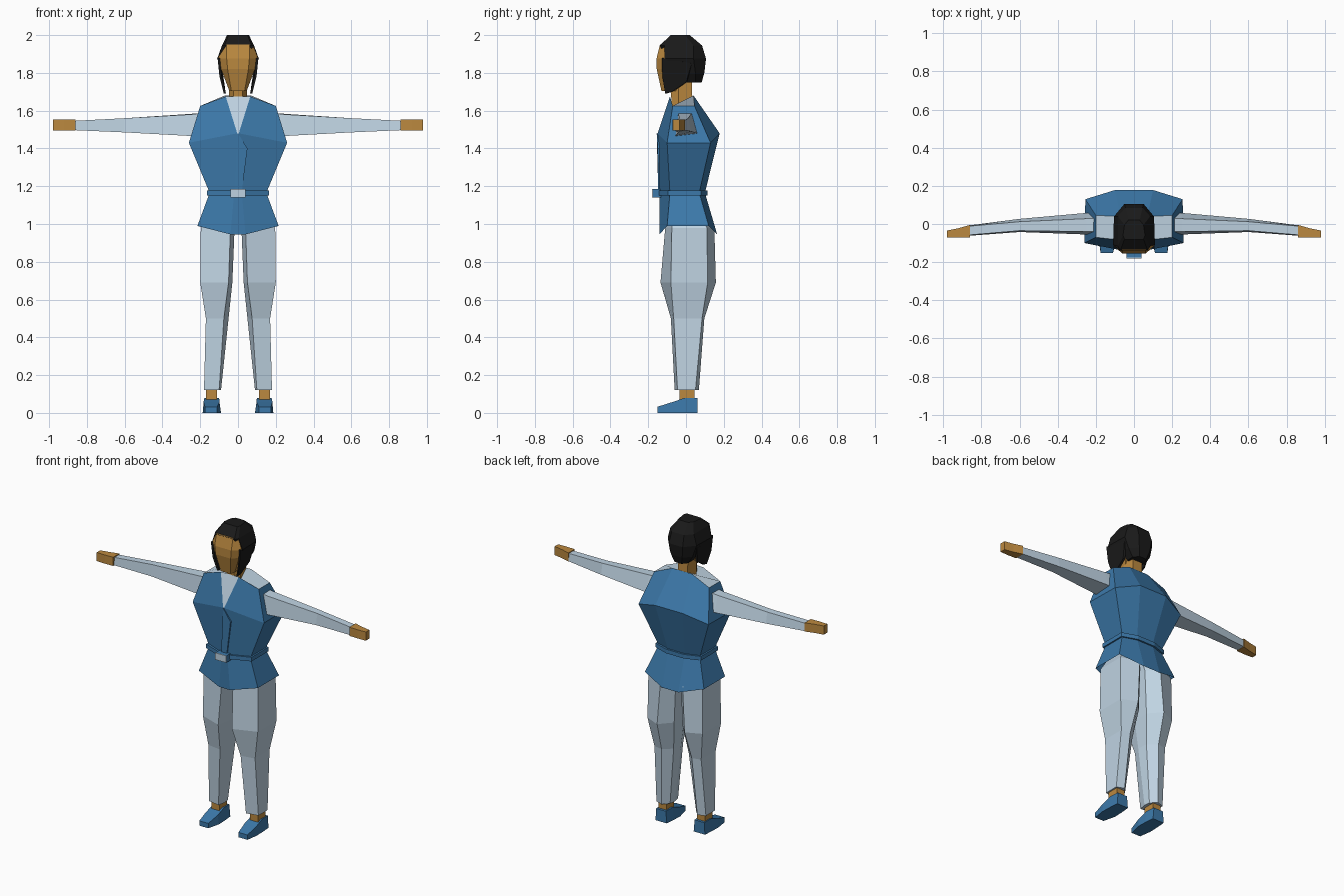
import bpy, bmesh
from mathutils import Vector


def material(name, rgb):
    m = bpy.data.materials.new(name)
    m.diffuse_color = (*rgb, 1)
    return m


BLUE = material("blue_cloth", (0.045, 0.19, 0.40))
PALE = material("pale_cloth", (0.52, 0.65, 0.76))
SKIN = material("skin", (0.50, 0.25, 0.05))
BLACK = material("black_hair", (0.01, 0.01, 0.01))


def loft(name, rings, mat, side=1):
    """Skin a stack of equal-length closed rings and cap both ends."""
    bm = bmesh.new()
    loops = [[bm.verts.new((x * side, y, z)) for x, y, z in r] for r in rings]
    n = len(loops[0])
    for a, b in zip(loops, loops[1:]):
        for i in range(n):
            j = (i + 1) % n
            bm.faces.new((a[i], a[j], b[j], b[i]))
    bm.faces.new(loops[0])
    bm.faces.new(loops[-1])
    bmesh.ops.recalc_face_normals(bm, faces=bm.faces)
    me = bpy.data.meshes.new(name)
    bm.to_mesh(me)
    bm.free()
    me.materials.append(mat)
    ob = bpy.data.objects.new(name, me)
    bpy.context.collection.objects.link(ob)
    return ob


def sym(half):
    """Complete a half ring (front to back) by mirroring it in x."""
    return half + [(-x, y, z) for x, y, z in reversed(half)]


def flat(z, pts):
    return [(x, y, z) for x, y in pts]


def rect(x0, x1, y0, y1, z):
    return flat(z, [(x0, y0), (x1, y0), (x1, y1), (x0, y1)])


def slab(name, pts, offset, mat, side=1):
    """A thin plate: an outline plus the same outline moved by offset."""
    o = Vector(offset)
    return loft(name, [pts, [tuple(Vector(p) + o) for p in pts]], mat, side)


# Vest with hollow hem, pinched waist, wide chest and sloped shoulders
vest = loft("vest", [sym(r) for r in (
    [(.03, -.09, 1.08), (.14, -.07, 1.08), (.14, .06, 1.08), (.05, .08, 1.08)],
    [(.04, -.14, .945), (.215, -.10, .99), (.215, .12, .99), (.06, .165, .945)],
    [(.02, -.14, 1.165), (.15, -.085, 1.165), (.15, .07, 1.165), (.06, .10, 1.165)],
    [(.004, -.15, 1.48), (.26, -.10, 1.43), (.255, .13, 1.43), (.10, .178, 1.48)],
    [(.065, -.085, 1.675), (.20, -.07, 1.625), (.20, .045, 1.625), (.07, .04, 1.68)],
)], BLUE)
# Pale shirt showing in the neck opening
vest.data.materials.append(PALE)
for p in vest.data.polygons:
    if abs(p.center.x) < .01 and p.center.z > 1.52 and p.center.y < 0:
        p.material_index = 1

# Overlapping front edge of the vest
slab("vest_front_flap", [(0, -.155, 1.48), (.05, -.15, 1.40), (.02, -.147, 1.17),
                         (-.02, -.147, 1.17)], (0, .02, 0), BLUE)

# Belt and buckle
belt = [(.03, -.148), (.165, -.095), (.165, .08), (.065, .115)]
loft("belt", [sym(flat(z, belt)) for z in (1.15, 1.177)], BLUE)
loft("buckle", [rect(-.04, .04, -.175, -.13, z) for z in (1.14, 1.185)], BLUE)
loft("buckle_plate", [rect(-.04, .04, -.18, -.175, z) for z in (1.14, 1.185)], PALE)

for s, tag in ((1, "left"), (-1, "right")):
    # Trouser legs
    loft("trouser_leg_" + tag, [
        flat(.12, [(.18, -.045), (.10, -.06), (.09, -.01), (.095, .03), (.13, .068), (.18, .05)]),
        flat(.50, [(.17, -.065), (.075, -.08), (.05, -.02), (.055, .05), (.11, .097), (.17, .085)]),
        flat(.69, [(.20, -.08), (.05, -.135), (.03, -.03), (.03, .08), (.10, .158), (.20, .115)]),
        flat(.98, [(.197, -.075), (.04, -.11), (.018, -.03), (.018, .08), (.08, .15), (.197, .11)]),
        flat(1.09, [(.13, -.06), (.03, -.08), (.005, -.03), (.005, .05), (.05, .08), (.13, .06)]),
    ], PALE, s)
    # Ankles
    loft("ankle_" + tag, [rect(.112, .17, -.035, .045, z) for z in (.06, .14)], SKIN, s)
    # Shoes, sloping down to the toe
    loft("shoe_" + tag, [
        [(.11, -.152, 0), (.175, -.152, 0), (.175, -.152, .032), (.11, -.152, .032)],
        [(.09, -.07, 0), (.187, -.07, 0), (.182, -.07, .058), (.098, -.07, .058)],
        [(.092, -.005, 0), (.185, -.005, 0), (.178, -.005, .08), (.1, -.005, .08)],
        [(.098, .06, 0), (.18, .06, 0), (.175, .06, .078), (.105, .06, .078)],
    ], BLUE, s)
    # Sleeves
    loft("sleeve_" + tag, [
        [(.17, -.055, 1.46), (.17, .065, 1.475), (.17, .03, 1.59), (.17, -.04, 1.59)],
        [(.25, -.055, 1.466), (.25, .058, 1.48), (.25, .028, 1.583), (.25, -.04, 1.58)],
        [(.60, -.042, 1.485), (.60, .027, 1.49), (.60, .012, 1.56), (.60, -.035, 1.56)],
        [(.87, -.062, 1.497), (.87, -.008, 1.497), (.87, -.012, 1.546), (.87, -.058, 1.546)],
    ], PALE, s)
    # Mitten-like hands
    loft("hand_" + tag, [
        [(x, y0, 1.495), (x, y1, 1.495), (x, y1, 1.552), (x, y0, 1.552)]
        for x, y0, y1 in ((.86, -.07, -.005), (.92, -.072, -.022), (.98, -.07, -.034))
    ], SKIN, s)
    # Hair hanging beside the face
    slab("side_hair_" + tag, [(.108, -.128, 1.88), (.098, -.125, 1.78), (.075, -.11, 1.69),
                              (.078, -.075, 1.70), (.085, 0, 1.75), (.10, .03, 1.85)],
         (-.012, .004, 0), BLACK, s)

# Neck
loft("neck", [sym(flat(z, [(.025, f), (.048, -.04), (.035, b)]))
              for z, f, b in ((1.62, -.075, .035), (1.78, -.085, .03))], SKIN)

# Face
loft("face", [sym(flat(z, p)) for z, p in (
    (1.705, [(.035, -.13), (.046, -.10), (.035, -.03)]),
    (1.82, [(.055, -.155), (.09, -.118), (.075, 0)]),
    (1.875, [(.06, -.156), (.106, -.115), (.09, 0)]),
    (1.95, [(.06, -.138), (.08, -.11), (.07, 0)]),
)], SKIN)

# Bobbed hair
loft("hair", [sym(flat(z, p)) for z, p in (
    (1.75, [(.03, -.01), (.052, 0), (.052, .05), (.025, .083)]),
    (1.80, [(.05, -.03), (.082, -.02), (.083, .05), (.04, .097)]),
    (1.875, [(.06, -.10), (.11, -.11), (.105, .04), (.05, .106)]),
    (1.945, [(.072, -.14), (.085, -.115), (.085, .04), (.045, .085)]),
    (2.0, [(.05, -.08), (.058, -.06), (.05, -.005), (.03, .02)]),
)], BLACK)
